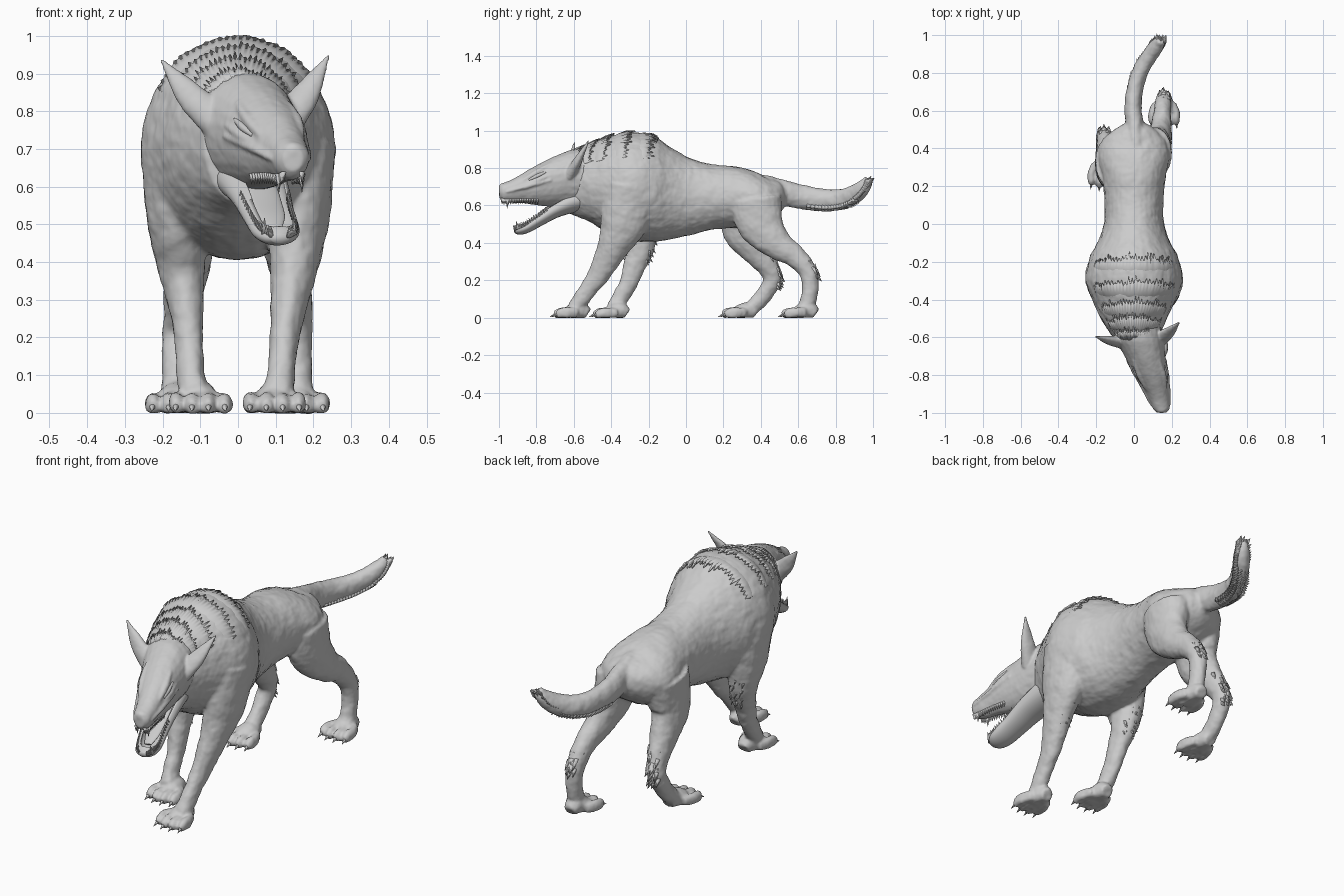
import bpy, bmesh, math, random
from mathutils import Vector, Matrix

if "Cube" in bpy.data.objects:
    bpy.data.objects.remove(bpy.data.objects["Cube"])
random.seed(4)


def sample(keys, n=6):
    """Catmull-Rom through keys (x, y, z, half_width, half_height)."""
    out, k = [], [keys[0]] + keys + [keys[-1]]
    for i in range(1, len(k) - 2):
        for j in range(n):
            t = j / n
            out.append([0.5 * (2 * b + (c - a) * t + (2 * a - 5 * b + 4 * c - d) * t * t
                        + (3 * b - a - 3 * c + d) * t ** 3)
                        for a, b, c, d in zip(*k[i - 1:i + 3])])
    return out + [list(keys[-1])]


def loft(bm, keys, upright=False, sides=24, egg=0):
    """Closed tube with elliptical sections; upright keeps sections vertical."""
    pts, rings = sample(keys), []
    for i, p in enumerate(pts):
        t = Vector(pts[min(i + 1, len(pts) - 1)][:3]) - Vector(pts[max(i - 1, 0)][:3])
        t = Vector((0, 1, 0)) if upright else t.normalized()
        s = (Vector((1, 0, 0)) - t * t.x).normalized()
        u = s.cross(t)
        ring = []
        for j in range(sides):
            a = math.tau * j / sides
            w = p[3] * (1 + egg * math.sin(a))
            v = Vector(p[:3]) + s * w * math.cos(a) + u * p[4] * math.sin(a)
            v.z = max(v.z, 0)
            ring.append(bm.verts.new(v))
        rings.append(ring)
    for r, q in zip(rings, rings[1:]):
        for j in range(sides):
            bm.faces.new((r[j], r[(j + 1) % sides], q[(j + 1) % sides], q[j]))
    bm.faces.new(rings[0])
    bm.faces.new(rings[-1])


def ball(bm, c, r):
    bmesh.ops.create_uvsphere(bm, u_segments=16, v_segments=10, radius=1,
                              matrix=Matrix.Translation(c) @ Matrix.Diagonal((*r, 1)))


def spike(bm, base, tip, r, seg=6):
    base, d = Vector(base), Vector(tip) - Vector(base)
    m = Matrix.Translation(base + d / 2) @ d.to_track_quat('Z', 'Y').to_matrix().to_4x4()
    bmesh.ops.create_cone(bm, cap_ends=True, segments=seg, radius1=r, radius2=0.0005,
                          depth=d.length, matrix=m)


def skin(surf, y, a, off):
    """Point on an upright loft at y, angle a from the top, raised by off."""
    p = min(surf, key=lambda q: abs(q[1] - y))
    return (p[0] + (p[3] + off) * math.sin(a), y, p[2] + (p[4] + off) * math.cos(a))


def finish(bm, name, voxel=0, fur=0, soften=3):
    bmesh.ops.recalc_face_normals(bm, faces=bm.faces)
    for f in bm.faces:
        f.smooth = True
    me = bpy.data.meshes.new(name)
    bm.to_mesh(me)
    bm.free()
    ob = bpy.data.objects.new(name, me)
    bpy.context.collection.objects.link(ob)
    if voxel:
        m = ob.modifiers.new("fuse", 'REMESH')
        m.mode, m.voxel_size, m.use_smooth_shade = 'VOXEL', voxel, True
        m = ob.modifiers.new("soften", 'SMOOTH')
        m.factor, m.iterations = 0.5, soften
    if fur:
        tex = bpy.data.textures.new(name + "_fur", 'CLOUDS')
        tex.noise_scale = 0.045
        m = ob.modifiers.new("fur", 'DISPLACE')
        m.texture, m.strength, m.mid_level = tex, fur, 0.5
    return ob


# Torso, legs, paws and tail fused into one skin
TORSO = [(.01, -.63, .72, .10, .16), (0, -.52, .72, .165, .205), (0, -.42, .71, .212, .255),
         (0, -.30, .70, .258, .29), (0, -.18, .69, .235, .283), (0, -.08, .665, .185, .245),
         (0, .02, .648, .157, .207), (0, .14, .645, .157, .175), (0, .26, .645, .17, .165),
         (0, .36, .632, .19, .152), (0, .44, .635, .17, .115), (.005, .50, .645, .11, .085),
         (.005, .54, .65, .04, .04)]
TAIL = [(.01, .38, .69, .07, .08), (.005, .50, .672, .05, .07), (-.005, .62, .645, .045, .065),
        (.01, .74, .628, .043, .06), (.045, .83, .633, .042, .055), (.09, .90, .66, .04, .05),
        (.125, .95, .70, .036, .04), (.145, .975, .74, .022, .024)]
LEGS = {
    "front_right": [(.15, -.30, .70, .11, .14), (.16, -.33, .52, .083, .13),
                    (.147, -.39, .38, .063, .085), (.13, -.455, .25, .044, .062),
                    (.12, -.51, .17, .038, .048), (.115, -.56, .1, .037, .044),
                    (.105, -.60, .05, .04, .04)],
    "front_left": [(-.15, -.28, .70, .11, .14), (-.16, -.26, .52, .083, .12),
                   (-.15, -.245, .38, .063, .078), (-.137, -.275, .28, .046, .06),
                   (-.13, -.31, .18, .038, .048), (-.125, -.355, .1, .037, .044),
                   (-.115, -.39, .05, .04, .04)],
    "hind_right": [(.11, .37, .63, .09, .14), (.125, .40, .5, .075, .125),
                   (.14, .48, .4, .06, .085), (.15, .58, .33, .047, .06),
                   (.155, .65, .25, .042, .05), (.16, .665, .16, .037, .044),
                   (.16, .65, .08, .037, .042), (.16, .62, .04, .04, .035)],
    "hind_left": [(-.115, .33, .64, .09, .14), (-.13, .31, .48, .075, .12),
                  (-.14, .37, .37, .06, .085), (-.15, .44, .27, .046, .057),
                  (-.16, .46, .2, .041, .048), (-.165, .415, .12, .037, .044),
                  (-.165, .37, .07, .038, .042), (-.165, .33, .04, .04, .035)]}
PAWS = [(.097, -.73), (-.1, -.52), (.16, .49), (-.162, .17)]

body, claws = bmesh.new(), bmesh.new()
loft(body, TORSO, upright=True, sides=32)
loft(body, TAIL)
for keys in LEGS.values():
    loft(body, keys)
for px, py in PAWS:
    loft(body, [(px, py + .205, .02, .03, .03), (px, py + .17, .038, .045, .045),
                (px, py + .12, .03, .052, .04), (px, py + .075, .012, .045, .024)])
    for k in (-1.5, -.5, .5, 1.5):
        x, y = px + k * .042, py + .012 * abs(k)
        loft(body, [(px + k * .03, y + .13, .026, .018, .026), (x, y + .085, .026, .0195, .03),
                    (x, y + .045, .02, .021, .031), (x, y + .02, .012, .013, .02)], sides=12)
        spike(claws, (x, y + .04, .024), (x + k * .003, y - .005, .004), .013, 8)
finish(body, "body", voxel=.008, fur=.008)
finish(claws, "claws")

# Layered mane: ragged shells across the neck and shoulders
surf, mane = sample(TORSO, 12), bmesh.new()
for end in (-.57, -.50, -.42, -.31, -.18):
    rows, n = [], 56
    for i in range(n + 1):
        a = math.radians(-58 + 116 * i / n)
        fade = min(1, (1 - abs(2 * i / n - 1)) * 4)
        tip = end - .03 * abs(a) + (random.uniform(.008, .04) if i % 2 else random.uniform(-.012, .004))
        lift = fade * random.uniform(.007, .014) - .004
        rows.append([mane.verts.new(skin(surf, y, a, o)) for y, o in
                     ((max(end - .13, -.60), -.02), (end - .05, .004 * fade - .004), (tip, lift))])
    for r, q in zip(rows, rows[1:]):
        for j in range(2):
            mane.faces.new((r[j], r[j + 1], q[j + 1], q[j]))
m = finish(mane, "mane").modifiers.new("thickness", 'SOLIDIFY')
m.thickness, m.offset = .008, 0

# Fur tufts behind the legs and along the tail
tufts = bmesh.new()
for name, span in (("front_right", (9, 15)), ("front_left", (9, 17)),
                   ("hind_right", (14, 27)), ("hind_left", (14, 27))):
    for p in sample(LEGS[name])[span[0]:span[1]]:
        for k in (-.4, 0, .4):
            b = Vector((p[0] + (k + random.uniform(-.15, .15)) * p[3],
                        p[1] + p[4] * (.75 - abs(k) * .4), p[2] + random.uniform(0, .02)))
            spike(tufts, b, b + Vector((k * .015, random.uniform(.018, .032), -.035)), .014)
for p in sample(TAIL)[14:]:
    for k in (-.6, -.2, .2, .6):
        b = Vector((p[0] + k * p[3], p[1] - .01, p[2] - p[4] * (.82 - abs(k) * .4)))
        spike(tufts, b, b + Vector((k * .02, random.uniform(.03, .045), -.01 + .03 * (p[1] > .9))), .016)
for k in range(5):
    spike(tufts, (.14, .955, .715), (.115 + k * .014, .992, .735 + .012 * (k % 3)), .018)
finish(tufts, "fur_tufts")

# Head: skull, muzzle, brows and ears
UPPER = [(0, -.48, .74, .13, .165), (.025, -.60, .745, .128, .155), (.055, -.69, .73, .11, .138),
         (.085, -.78, .712, .09, .113), (.112, -.86, .695, .068, .085), (.133, -.93, .677, .053, .062),
         (.143, -.975, .67, .045, .05), (.146, -.998, .672, .026, .03)]
head, eyes, face = bmesh.new(), bmesh.new(), sample(UPPER, 16)
loft(head, UPPER, upright=True, egg=.1)
ball(head, (.145, -.972, .694), (.036, .03, .026))
for s in (-1, 1):
    def fold(bm, a0, a1, y0, y1, r, off):
        pts = [(f, y0 + (y1 - y0) * f, a0 + (a1 - a0) * f) for f in (0, .5, 1)]
        loft(bm, [(*skin(face, y, s * math.radians(a), off), r * (1 - abs(f - .5)), r * (1 - abs(f - .5)))
                  for f, y, a in pts], sides=12)
    fold(head, 58, 40, -.87, -.72, .017, -.003)      # brow
    fold(head, 78, 72, -.85, -.72, .014, -.003)      # lower lid
    fold(head, 88, 85, -.96, -.72, .012, 0)          # lip
    fold(eyes, 66, 60, -.84, -.75, .011, 0)          # slit eye
for base, mid, tip in (((-.05, -.63, .765), (-.13, -.615, .845), (-.205, -.595, .938)),
                       ((.125, -.62, .765), (.18, -.575, .845), (.24, -.52, .948))):
    loft(head, [(*base, .045, .035), (*mid, .037, .022), (*tip, .004, .004)])
finish(head, "head", voxel=.006, fur=.004)
finish(eyes, "eyes")

# Lower jaw, hollowed by a cutter, with a tongue
JAW = [(.01, -.52, .65, .10, .09), (.035, -.61, .62, .092, .062), (.06, -.70, .578, .08, .045),
       (.08, -.78, .528, .07, .036), (.1, -.85, .485, .064, .031), (.108, -.892, .468, .05, .025),
       (.112, -.915, .462, .024, .012)]
jaw, cut, tongue = bmesh.new(), bmesh.new(), bmesh.new()
loft(jaw, JAW)
loft(cut, [(x, y + .022, z + .03, w * .76, h) for x, y, z, w, h in JAW[1:]])
loft(tongue, [(.06, -.66, .61, .04, .012), (.075, -.74, .56, .04, .011),
              (.09, -.81, .52, .035, .01), (.1, -.86, .492, .018, .006)])
cutter = finish(cut, "mouth_cutter")
cutter.hide_render = cutter.hide_viewport = True
m = finish(jaw, "lower_jaw").modifiers.new("hollow", 'BOOLEAN')
m.operation, m.object, m.solver = 'DIFFERENCE', cutter, 'EXACT'
finish(tongue, "tongue")

# Teeth along both jaws, with larger canines
teeth = bmesh.new()
up, low = sample(UPPER), sample(JAW)
for s in (-1, 1):
    for i, p in enumerate(up[19:39]):
        b = Vector((p[0] + s * p[3] * .62, p[1], p[2] - p[4] * .68))
        spike(teeth, b, b + Vector((0, 0, -.05 if i == 14 else -.03)), .011 if i == 14 else .008)
    for i, p in enumerate(low[15:36]):
        b = Vector((p[0] + s * p[3] * .84, p[1], p[2] + p[4] * .3))
        spike(teeth, b, b + Vector((0, -.012, .045 if i == 16 else .026)), .01 if i == 16 else .007)
finish(teeth, "teeth")
